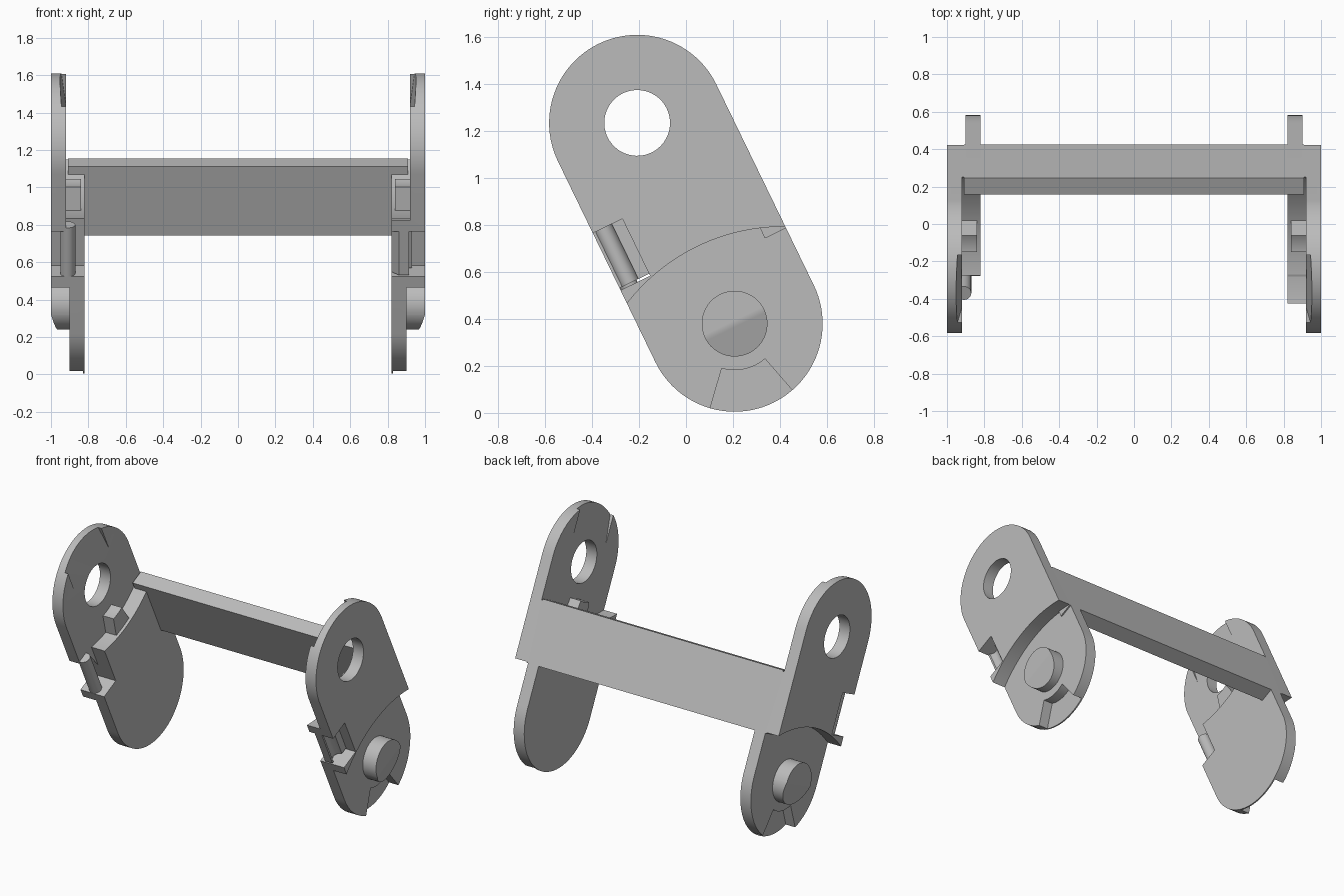
import bpy, bmesh
from math import sin, cos, pi, radians, hypot
from mathutils import Vector

cube = bpy.data.objects.get("Cube")
if cube:
    bpy.data.objects.remove(cube, do_unlink=True)

grey = bpy.data.materials.new("plain_grey")
grey.use_nodes = True
grey.diffuse_color = (0.5, 0.5, 0.5, 1)
grey.node_tree.nodes["Principled BSDF"].inputs["Base Color"].default_value = (0.5, 0.5, 0.5, 1)

# Tilted link frame: a runs across the link, t runs along it from the hole to the pin
UPPER = Vector((0, -0.208, 1.235))
ALONG = Vector((0, 0.415, -0.855))
PITCH = ALONG.length
ALONG.normalize()
ACROSS = Vector((0, -ALONG.z, ALONG.y))
RAD, HOLE = 0.375, 0.14


def place(x, a, t):
    return UPPER + Vector((x, 0, 0)) + ACROSS * a + ALONG * t


def finish(name, bm):
    bmesh.ops.recalc_face_normals(bm, faces=bm.faces)
    mesh = bpy.data.meshes.new(name)
    bm.to_mesh(mesh)
    bm.free()
    mesh.materials.append(grey)
    obj = bpy.data.objects.new(name, mesh)
    bpy.context.collection.objects.link(obj)
    return obj


def loft(rings):
    """Closed solid through matching rings of points."""
    bm = bmesh.new()
    rings = [[bm.verts.new(p) for p in ring] for ring in rings]
    for lo, hi in zip(rings, rings[1:]):
        for i in range(len(lo)):
            j = (i + 1) % len(lo)
            bm.faces.new((lo[i], lo[j], hi[j], hi[i]))
    bm.faces.new(rings[0][::-1])
    bm.faces.new(rings[-1])
    return bm


def prism(name, outline, x0, x1):
    return finish(name, loft([[place(x, a, t) for a, t in outline] for x in (x0, x1)]))


def arc(t, r, start, end, n):
    """Points about the axis; angle zero points along the link."""
    return [(r * sin(radians(start + (end - start) * i / n)),
             t + r * cos(radians(start + (end - start) * i / n))) for i in range(n + 1)]


def circle(t, r, n=64):
    return arc(t, r, 0, 360, n)[:-1]


def box(a0, a1, t0, t1):
    return [(a0, t0), (a1, t0), (a1, t1), (a0, t1)]


def sector(t, r0, r1, start, end):
    return arc(t, r0, start, end, 12) + arc(t, r1, end, start, 12)


def active(obj):
    bpy.ops.object.select_all(action='DESELECT')
    obj.select_set(True)
    bpy.context.view_layer.objects.active = obj


def cut(obj, cutter):
    cutter.hide_render = True
    mod = obj.modifiers.new("cut", 'BOOLEAN')
    mod.operation, mod.solver, mod.object = 'DIFFERENCE', 'EXACT', cutter
    active(obj)
    bpy.ops.object.modifier_apply(modifier=mod.name)
    bpy.data.objects.remove(cutter, do_unlink=True)


def smooth(obj):
    active(obj)
    bpy.ops.object.shade_smooth_by_angle(angle=radians(25))


def pin(name, s):
    """Round pin whose lower half face is bevelled."""
    bm = loft([[place(s * x, a, t) for a, t in circle(PITCH, HOLE)] for x in (0.89, 1.0)])
    centre = place(0, 0, PITCH)
    bmesh.ops.bisect_plane(bm, geom=bm.verts[:] + bm.edges[:] + bm.faces[:],
                           plane_co=centre, plane_no=ALONG)
    for v in bm.verts:
        depth = (v.co - centre).dot(ALONG)
        if abs(v.co.x) > 0.95 and depth > 0:
            v.co.x -= s * 0.04 * depth / HOLE
    return finish(name, bm)


def ramp(s):
    """Wedge that tapers from the plate tip toward the hole."""
    rings = []
    for a in (-0.2, 0.2):
        rings.append([place(s * x, a, t) for x, t in
                      ((0.9, -0.13), (0.92, -0.13), (0.957, -0.42), (0.9, -0.42))])
    return finish("ramp_cutter", loft(rings))


stadium = arc(PITCH, RAD, -90, 90, 48) + arc(0, RAD, 90, 270, 48)
SWEEP, OFFSET = 0.845, 0.48

for s, side in ((1, "left"), (-1, "right")):
    # Offset side plate: outer upper lobe and inner lower lobe
    plate = prism(side + "_side_plate", stadium, s * 0.82, s)
    cut(plate, prism("lower_sweep", circle(PITCH + OFFSET, SWEEP, 160), s * 0.9, s * 1.1))
    cut(plate, prism("upper_sweep", circle(-OFFSET, SWEEP, 160), s * 0.7, s * 0.92))
    cut(plate, prism("hole_cutter", circle(0, HOLE), s * 0.7, s * 1.1))
    cut(plate, ramp(s))
    # Stop recess on the lower lobe and snap notch on the front edge
    cut(plate, prism("stop_recess", sector(PITCH, 0.198, 0.45, -42, 15), s * 0.83, s * 0.95))
    cut(plate, prism("snap_notch", box(-0.5, -0.235, 0.34, 0.61), s * 0.7, s * 1.1))
    if s < 0:
        cut(plate, prism("notch_relief", box(-0.5, -0.235, 0.2, 0.5), -0.92, -0.7))
    smooth(plate)

    smooth(pin(side + "_pin", s))
    smooth(prism(side + "_stop_lug", sector(0, 0.24, 0.37, -12, 12), s * 0.84, s * 0.93))

# Cross bar along the back edge
prism("cross_bar", box(0.275, RAD, 0.27, 0.68), -0.91, 0.91)

# Snap rod in the right notch
rod = [[place(-0.91 + 0.04 * cos(k * pi / 12), -0.335 + 0.04 * sin(k * pi / 12), t)
        for k in range(24)] for t in (0.32, 0.615)]
smooth(finish("snap_rod", loft(rod)))

# Grooved snap clip in the left notch
profile = [(0.93, -0.23), (0.82, -0.23), (0.82, -0.335), (0.86, -RAD), (0.915, -RAD)]
profile += [(0.93 - 0.04 * sin(k * pi / 8), -0.325 - 0.04 * cos(k * pi / 8)) for k in range(1, 9)]
clip = [[place(x, a, t) for x, a in profile] for t in (0.33, 0.6)]
smooth(finish("snap_clip", loft(clip)))
